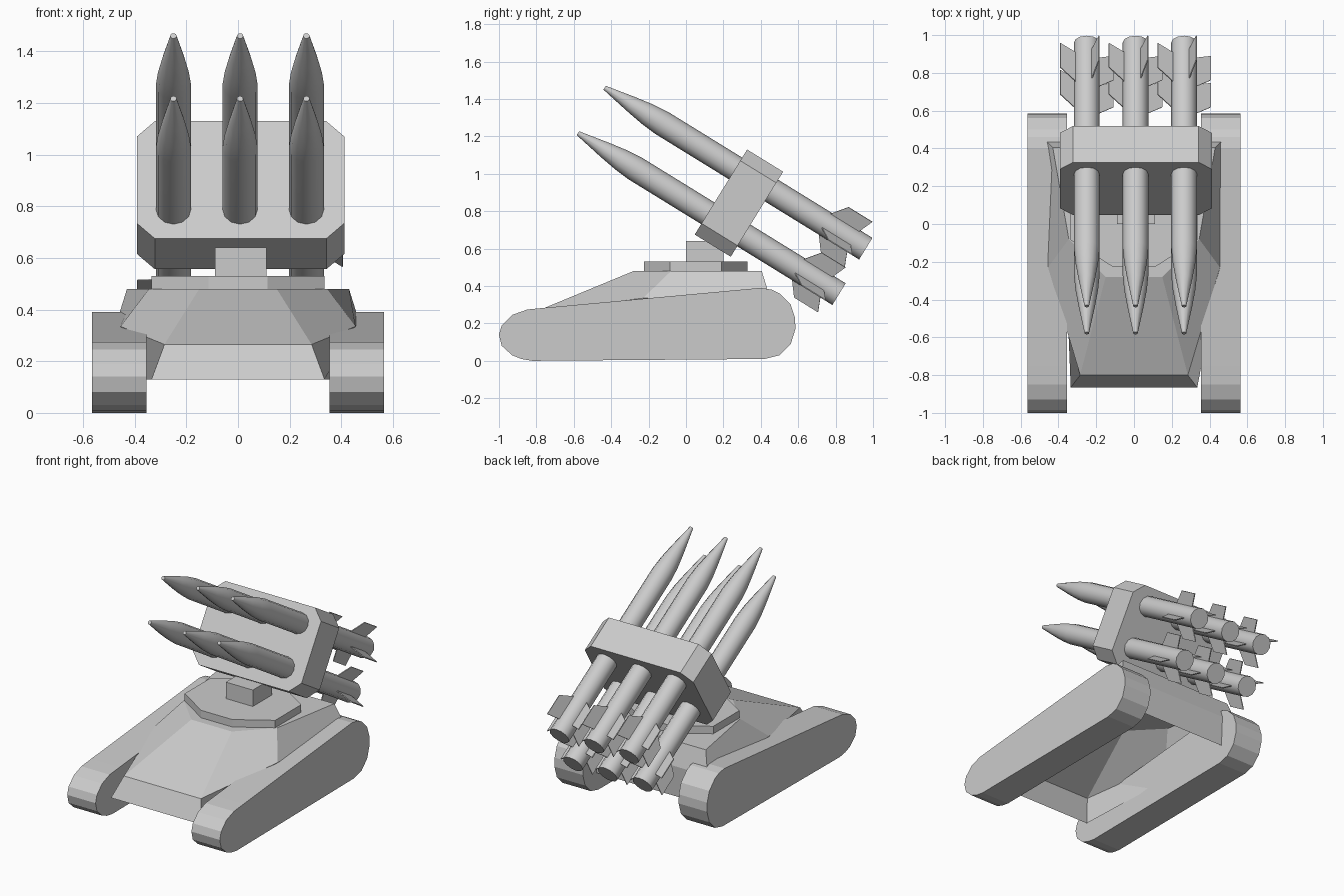
import bpy, bmesh, math
from mathutils import Matrix, Vector

if "Cube" in bpy.data.objects:
    bpy.data.objects.remove(bpy.data.objects["Cube"])

TILT = Matrix.Rotation(math.radians(-31.65), 4, 'X')  # local y = rocket axis, pointing back


def make(name, verts, faces, matrix=None, closed=True):
    bm = bmesh.new()
    vs = [bm.verts.new(v) for v in verts]
    for f in faces:
        bm.faces.new([vs[i] for i in f])
    if closed:
        bmesh.ops.recalc_face_normals(bm, faces=bm.faces)
    me = bpy.data.meshes.new(name)
    bm.to_mesh(me)
    bm.free()
    ob = bpy.data.objects.new(name, me)
    bpy.context.collection.objects.link(ob)
    if matrix:
        ob.matrix_world = matrix
    return ob


def loft(rings, cap_start=True, cap_end=True):
    """Join equal rings of points into one skin."""
    n = len(rings[0])
    faces = []
    for r in range(len(rings) - 1):
        for i in range(n):
            j = (i + 1) % n
            faces.append((r * n + i, r * n + j, (r + 1) * n + j, (r + 1) * n + i))
    if cap_start:
        faces.append(tuple(reversed(range(n))))
    if cap_end:
        faces.append(tuple(range((len(rings) - 1) * n, len(rings) * n)))
    return [p for ring in rings for p in ring], faces


# Tracks: rounded side profile, extruded across x
profile = [(-0.82, 0.0), (0.42, 0.01), (0.50, 0.03), (0.56, 0.09), (0.585, 0.17),
           (0.583, 0.23), (0.56, 0.30), (0.50, 0.36), (0.46, 0.38), (0.40, 0.39),
           (-0.75, 0.284), (-0.85, 0.274), (-0.93, 0.245), (-0.985, 0.19),
           (-1.0, 0.14), (-0.985, 0.08), (-0.93, 0.03), (-0.88, 0.01)]
for side, s in (("left", -1), ("right", 1)):
    make(side + "_track", *loft([[(s * x, y, z) for y, z in profile] for x in (0.355, 0.565)]))


# Hull: shell open underneath, each ring mirrored from its right half
def mirrored(half):
    return half + [(-x, y, z) for x, y, z in reversed(half)]


hull_rings = [
    mirrored([(0.335, -0.865, 0.13), (0.36, -0.25, 0.13), (0.36, 0.44, 0.13)]),
    mirrored([(0.285, -0.80, 0.265), (0.455, -0.23, 0.335), (0.475, 0.45, 0.335)]),
    mirrored([(0.15, -0.28, 0.48), (0.345, -0.08, 0.48), (0.43, 0.405, 0.48)]),
]
make("hull", *loft(hull_rings, cap_start=False), closed=False)

# Turret ring and pedestal
octagon = [(0.115, -0.225), (0.335, -0.085), (0.335, 0.19), (0.115, 0.33)]
octagon += [(-x, y) for x, y in reversed(octagon)]
make("turret_ring", *loft([[(x, y, z) for x, y in octagon] for z in (0.478, 0.53)]))
square = [(-0.09, 0.0), (0.11, 0.0), (0.11, 0.2), (-0.09, 0.2)]
make("pedestal", *loft([[(x, y, z) for x, y in square] for z in (0.52, 0.64)]))

# Launcher block: box with chamfered corners, tilted
w, h, c = 0.402, 0.267, 0.07
outline = [(w, -h + c), (w, h - c), (w - c, h), (c - w, h),
           (-w, h - c), (-w, c - h), (c - w, -h), (w - c, -h)]
make("launcher_block", *loft([[(x, y, z) for x, z in outline] for y in (-0.113, 0.113)]),
     matrix=Matrix.Translation((0.01, 0.283, 0.843)) @ TILT)

# Rockets: turned body plus four thin swept fins
LENGTH, R, SIDES = 1.64, 0.068, 12
body = [(0.0, 0.012), (0.17, 0.044), (0.27, 0.06), (0.36, R), (LENGTH, R)]
body_rings = [[(r * math.cos(2 * math.pi * i / SIDES), y, r * math.sin(2 * math.pi * i / SIDES))
               for i in range(SIDES)] for y, r in body]
fin = [(0.05, -0.27), (0.155, -0.195), (0.155, -0.045), (0.05, -0.085)]  # radius, from tail


def rocket(name, tip):
    verts, faces = loft(body_rings)
    for k in range(4):
        turn = Matrix.Rotation(math.radians(25 + 90 * k), 3, 'Y')
        fv, ff = loft([[turn @ Vector((r, LENGTH + y, t)) for r, y in fin] for t in (-0.003, 0.003)])
        base = len(verts)
        verts = verts + fv
        faces = faces + [tuple(i + base for i in f) for f in ff]
    ob = make(name, verts, faces, Matrix.Translation(tip) @ TILT)
    bpy.ops.object.select_all(action='DESELECT')
    ob.select_set(True)
    bpy.context.view_layer.objects.active = ob
    bpy.ops.object.shade_smooth_by_angle(angle=math.radians(35))


for row, y, z in (("upper", -0.435, 1.46), ("lower", -0.578, 1.217)):
    for col, x in (("left", -0.25), ("middle", 0.008), ("right", 0.265)):
        rocket(f"{row}_{col}_rocket", (x, y, z))
